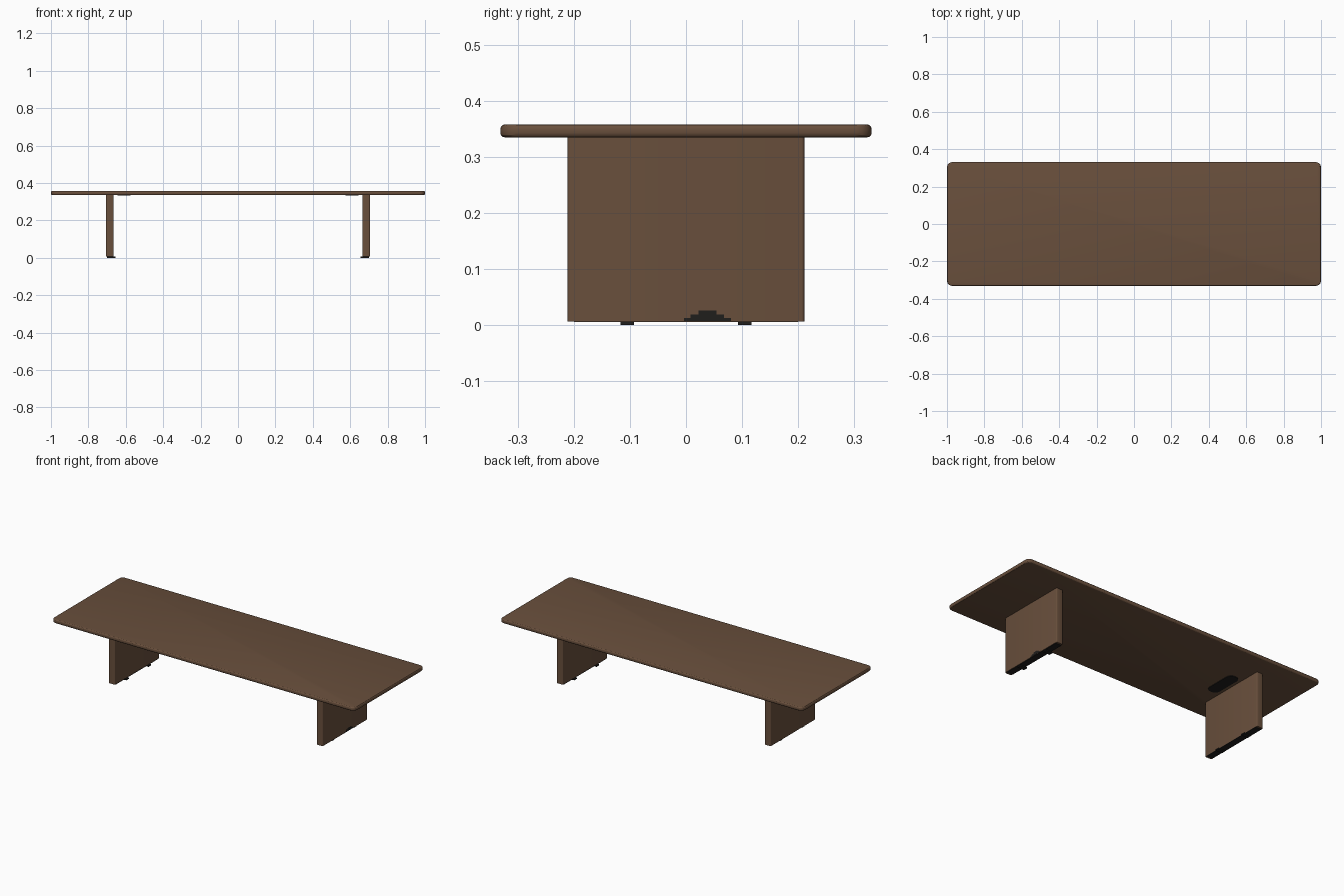
import bpy, bmesh
from mathutils import Vector

if "Cube" in bpy.data.objects:
    bpy.data.objects.remove(bpy.data.objects["Cube"])


def material(name, color):
    m = bpy.data.materials.new(name)
    m.diffuse_color = (*color, 1)
    m.use_nodes = True
    m.node_tree.nodes["Principled BSDF"].inputs["Base Color"].default_value = m.diffuse_color
    return m


wood = material("walnut brown", (0.14, 0.078, 0.045))
black = material("dark grey", (0.014, 0.013, 0.012))


def box(name, lo, hi, mat, corner=0.0, edge=0.0):
    """Box between two corners, with optional rounded upright corners and rims."""
    lo, hi = Vector(lo), Vector(hi)
    bm = bmesh.new()
    bmesh.ops.create_cube(bm, size=1)
    for v in bm.verts:
        v.co = (lo + hi) / 2 + v.co * (hi - lo)
    if corner:
        upright = [e for e in bm.edges
                   if abs(e.verts[0].co.z - e.verts[1].co.z) > 1e-4]
        bmesh.ops.bevel(bm, geom=upright, offset=corner, segments=4,
                        profile=0.5, affect='EDGES')
    if edge:
        rims = [e for e in bm.edges
                if abs(e.verts[0].co.z - e.verts[1].co.z) < 1e-4]
        bmesh.ops.bevel(bm, geom=rims, offset=edge, segments=3,
                        profile=0.5, affect='EDGES')
    mesh = bpy.data.meshes.new(name)
    bm.to_mesh(mesh)
    bm.free()
    mesh.materials.append(mat)
    ob = bpy.data.objects.new(name, mesh)
    bpy.context.collection.objects.link(ob)
    bpy.ops.object.select_all(action='DESELECT')
    ob.select_set(True)
    bpy.context.view_layer.objects.active = ob
    bpy.ops.object.shade_smooth_by_angle()
    return ob


def mirrored_box(name, s, x0, x1, y0, y1, z0, z1, mat, **kw):
    """Box given by its distance from the middle, on side s of x = 0."""
    a, b = sorted((s * x0, s * x1))
    return box(name, (a, y0, z0), (b, y1, z1), mat, **kw)


# Thin table top with rounded corners and softened rims
box("table_top", (-1, -0.331, 0.335), (1, 0.331, 0.358), wood,
    corner=0.028, edge=0.008)

for s, side in ((-1, "left"), (1, "right")):
    # Slab leg
    mirrored_box(side + "_leg", s, 0.665, 0.706, -0.211, 0.211,
                 0.007, 0.336, wood, corner=0.005)
    # Dark foot pad and its two small studs
    mirrored_box(side + "_foot_pad", s, 0.664, 0.704, -0.2, 0.2,
                 0.0055, 0.0075, black)
    for y in (-0.105, 0.105):
        mirrored_box(side + "_stud", s, 0.655, 0.70, y - 0.012, y + 0.012,
                     0.0, 0.007, black)
    # Dark mounting plate under the top, inside each leg
    mirrored_box(side + "_mounting_plate", s, 0.575, 0.645, -0.1, 0.1,
                 0.332, 0.3355, black, corner=0.03)

# Dark stepped patch low on the outer face of the right leg
for w, z in ((0.042, 0.013), (0.03, 0.019), (0.016, 0.026)):
    box("worn_patch", (0.704, 0.038 - w, 0.0075), (0.7065 + 0.0002 * z, 0.038 + w, z), black)
